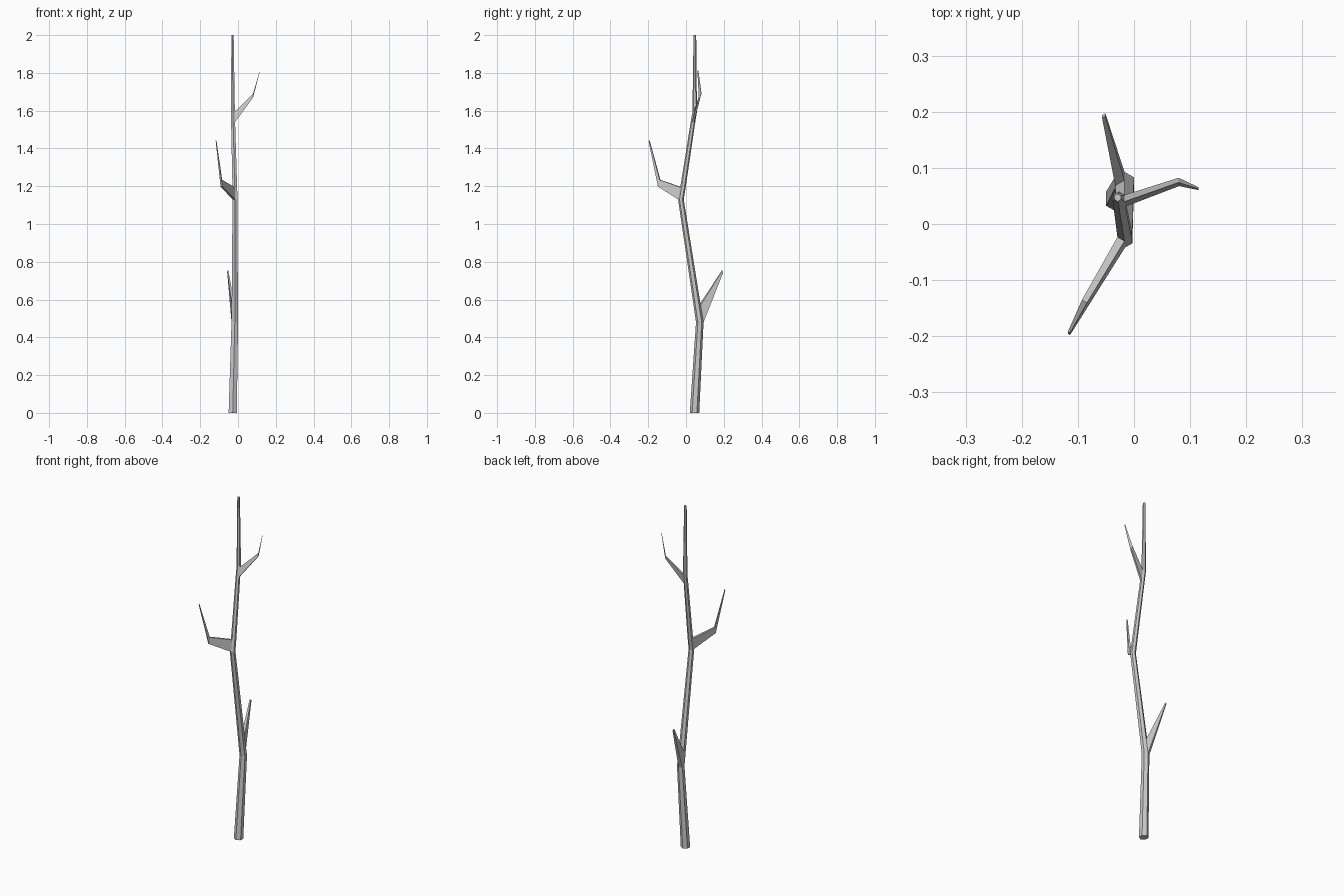
import bpy, bmesh, math
from mathutils import Vector

if "Cube" in bpy.data.objects:
    bpy.data.objects.remove(bpy.data.objects["Cube"])

SIDES = 6
# trunk rings: centre x, y, z, radius
RINGS = [
    (-0.028, 0.045, 0.00, 0.025),
    (-0.017, 0.073, 0.48, 0.020),
    (-0.017, 0.059, 0.57, 0.019),
    (-0.016, -0.027, 1.13, 0.015),
    (-0.017, -0.016, 1.195, 0.0145),
    (-0.026, 0.037, 1.54, 0.0122),
    (-0.027, 0.046, 1.595, 0.012),
    (-0.029, 0.047, 2.00, 0.007),
]
# branches: trunk segment, side, then steps of (centre, width scale, height scale)
BRANCHES = [
    (1, 1, [((-0.054, 0.193, 0.748), 0.35, 0.10)]),
    (3, 3, [((-0.088, -0.142, 1.216), 0.72, 0.55),
            ((-0.116, -0.195, 1.440), 0.30, 0.10)]),
    (5, 5, [((0.080, 0.075, 1.680), 0.70, 0.35),
            ((0.115, 0.063, 1.810), 0.25, 0.10)]),
]

bm = bmesh.new()

# trunk
rings = []
for x, y, z, r in RINGS:
    ring = []
    for k in range(SIDES):
        a = math.radians(30 + 360 / SIDES * k)
        ring.append(bm.verts.new((x + r * math.cos(a), y + r * math.sin(a), z)))
    rings.append(ring)
faces = {}
for i, (lo, hi) in enumerate(zip(rings, rings[1:])):
    for k in range(SIDES):
        n = (k + 1) % SIDES
        faces[i, k] = bm.faces.new((lo[k], lo[n], hi[n], hi[k]))
bm.faces.new(rings[0][::-1])
bm.faces.new(rings[-1])

# branches pulled out of trunk faces
for seg, side, steps in BRANCHES:
    face = faces[seg, side]
    base_mid = face.calc_center_median()
    offsets = [v.co - base_mid for v in face.verts]
    for centre, w, h in steps:
        face = bmesh.ops.extrude_discrete_faces(bm, faces=[face])["faces"][0]
        for v, o in zip(face.verts, offsets):
            v.co = Vector(centre) + Vector((o.x * w, o.y * w, o.z * h))

bmesh.ops.recalc_face_normals(bm, faces=bm.faces[:])
mesh = bpy.data.meshes.new("bare_sapling")
bm.to_mesh(mesh)
bm.free()
bpy.context.collection.objects.link(bpy.data.objects.new("bare_sapling", mesh))
